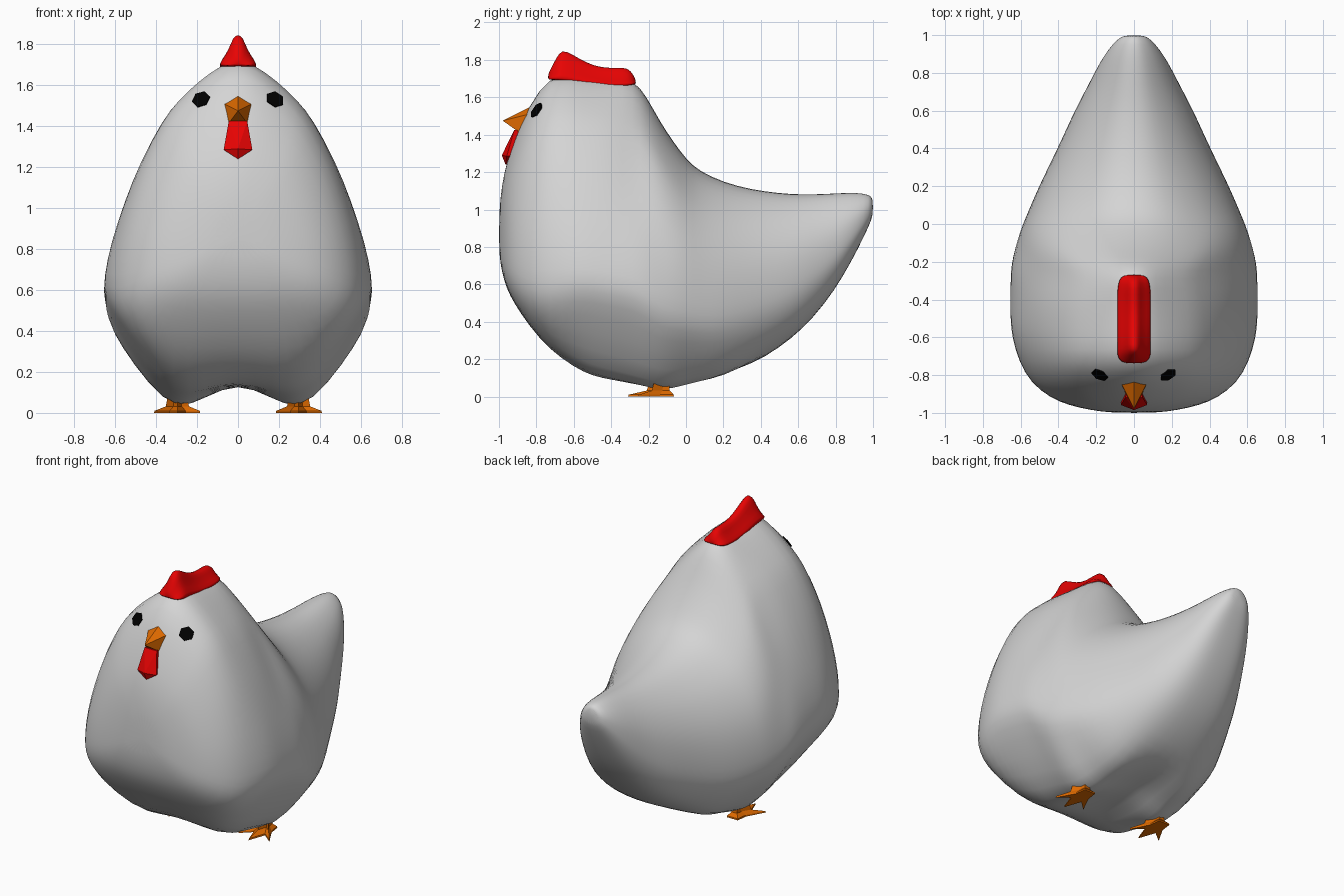
import bpy, bmesh, math
from mathutils import Vector
from mathutils.bvhtree import BVHTree

if "Cube" in bpy.data.objects:
    bpy.data.objects.remove(bpy.data.objects["Cube"])


def material(name, rgb):
    m = bpy.data.materials.new(name)
    m.diffuse_color = (*rgb, 1)
    m.use_nodes = True
    m.node_tree.nodes["Principled BSDF"].inputs["Base Color"].default_value = m.diffuse_color
    return m


WHITE = material("white feathers", (0.66, 0.66, 0.66))
RED = material("red skin", (0.8, 0.001, 0.001))
ORANGE = material("orange horn", (0.74, 0.145, 0.0))
BLACK = material("black eye", (0.0, 0.0, 0.0))


def finish(bm, name, mat, smooth=False):
    bmesh.ops.recalc_face_normals(bm, faces=bm.faces[:])
    me = bpy.data.meshes.new(name)
    bm.to_mesh(me)
    bm.free()
    me.materials.append(mat)
    for p in me.polygons:
        p.use_smooth = smooth
    ob = bpy.data.objects.new(name, me)
    bpy.context.collection.objects.link(ob)
    return ob


def loft(rings, name, mat, smooth=False, levels=0):
    """Skin closed rings of equal length and cap both ends."""
    bm = bmesh.new()
    vs = [[bm.verts.new(p) for p in r] for r in rings]
    n = len(rings[0])
    for a, b in zip(vs, vs[1:]):
        for i in range(n):
            j = (i + 1) % n
            bm.faces.new((a[i], a[j], b[j], b[i]))
    bm.faces.new(vs[0])
    bm.faces.new(vs[-1])
    ob = finish(bm, name, mat, smooth)
    if levels:
        s = ob.modifiers.new("smooth", "SUBSURF")
        s.levels = s.render_levels = levels
    return ob


def hull(pts, name, mat):
    bm = bmesh.new()
    for p in pts:
        bm.verts.new(p)
    r = bmesh.ops.convex_hull(bm, input=bm.verts[:])
    junk = {v for v in r["geom_interior"] if isinstance(v, bmesh.types.BMVert)}
    bmesh.ops.delete(bm, geom=list(junk), context="VERTS")
    return finish(bm, name, mat)


def step(a, b, x):
    t = min(1, max(0, (x - a) / (b - a)))
    return t * t * (3 - 2 * t)


def both_sides(half):
    """Mirror a half outline that starts and ends on the centre line."""
    return half + [Vector((-p.x, p.y, p.z)) for p in half[-2:0:-1]]


# Body: half cross-sections (width share, height share) for chest, thighs and tail
CHEST = [(0, 0), (.3, 0), (.56, .01), (.78, .032), (.93, .08), (1, .15), (1, .24),
         (.965, .37), (.885, .51), (.77, .66), (.615, .8), (.5, .868), (.335, .935),
         (.155, .988), (0, 1)]
THIGH = [(0, 0), (.25, -.012), (.47, -.02), (.69, .07), (.9, .2), (1, .28), (1, .34),
         (.945, .45), (.845, .57), (.73, .69), (.555, .82), (.445, .875), (.28, .938),
         (.12, .988), (0, 1.004)]
TAIL = [(0, 0), (.36, .01), (.61, .042), (.8, .1), (.92, .18), (.99, .275), (1, .37),
        (.985, .475), (.94, .585), (.855, .69), (.725, .79), (.59, .862), (.41, .935),
        (.21, .987), (0, 1)]
# Stations along the body: y, half width, bottom z, top z
STATIONS = [(-1.0, .12, .77, .98), (-.985, .23, .665, 1.13), (-.96, .345, .58, 1.25),
            (-.92, .445, .5, 1.37), (-.84, .548, .38, 1.56), (-.73, .61, .255, 1.72),
            (-.6, .648, .175, 1.72), (-.5, .656, .125, 1.71), (-.4, .656, .1, 1.70),
            (-.28, .655, .07, 1.70), (-.21, .65, .05, 1.605), (-.14, .635, .035, 1.475),
            (-.07, .615, .04, 1.37), (0, .59, .06, 1.275), (.07, .56, .07, 1.21),
            (.2, .505, .085, 1.15), (.35, .43, .165, 1.11), (.5, .36, .26, 1.09),
            (.62, .305, .355, 1.082), (.74, .24, .49, 1.085), (.84, .19, .64, 1.09),
            (.92, .14, .79, 1.09), (.98, .088, .915, 1.08), (1.0, .05, .97, 1.06)]
rings = []
for y, w, lo, hi in STATIONS:
    chest = step(.5, .9, -y)
    half = []
    for i in range(15):
        # the tail section takes over later on the underside than on the back
        k = step(-.05, .45, y) if i < 5 else step(-.3, .02, y)
        wts = ((CHEST, chest), (THIGH, (1 - chest) * (1 - k)), (TAIL, k))
        f = sum(p[i][0] * c for p, c in wts)
        t = sum(p[i][1] * c for p, c in wts)
        # narrow the head toward its back
        pinch = .2 * max(0, 1 - abs(y + .28) / .14)
        f *= 1 - pinch * min(1, max(0, (t - .5) / .45))
        # hollow between the thighs
        lift = max(0, .15 - lo) * (1, .5)[i] if i < 2 else 0
        half.append(Vector((w * f, y, lo + (hi - lo) * t + lift)))
    rings.append(both_sides(half))
body = loft(rings, "body", WHITE, True, 1)

# Comb: y, half width, base z, top z
COMB = [(-.738, .05, 1.695, 1.722), (-.725, .085, 1.695, 1.75), (-.695, .1, 1.69, 1.81),
        (-.665, .1, 1.685, 1.862), (-.61, .1, 1.68, 1.835), (-.53, .1, 1.668, 1.785),
        (-.45, .1, 1.66, 1.76), (-.37, .1, 1.655, 1.76), (-.31, .095, 1.66, 1.762),
        (-.28, .078, 1.668, 1.72), (-.268, .045, 1.672, 1.69)]
rings = []
for y, w, lo, hi in COMB:
    prof = [(0, 0), (.98, 0), (.84, .2), (.46, .52), (.24, .92), (0, 1)]
    rings.append(both_sides([Vector((w * f, y, lo + (hi - lo) * t)) for f, t in prof]))
loft(rings, "comb", RED, True, 1)

# Beak and wattle: faceted solids sunk into the face
ring = [(0, -.83, 1.55), (.07, -.84, 1.51), (-.07, -.84, 1.51),
        (.045, -.895, 1.415), (-.045, -.895, 1.415)]
hull([(0, -.98, 1.475)] + ring + [(x * .8, y + .08, z) for x, y, z in ring], "beak", ORANGE)
front = [(.045, -.918, 1.425), (-.045, -.918, 1.425), (.07, -.958, 1.285),
         (-.07, -.958, 1.285), (0, -.985, 1.29), (0, -.965, 1.24)]
hull(front + [(x * .8, -.87, z) for x, y, z in front], "wattle", RED)

# Eyes: thin six-sided plates laid on the head
bpy.context.view_layer.update()
tree = BVHTree.FromObject(body, bpy.context.evaluated_depsgraph_get())
for side, label in ((-1, "left_eye"), (1, "right_eye")):
    hit, nrm, _, _ = tree.ray_cast(Vector((side * .18, -2, 1.53)), Vector((0, 1, 0)))
    if hit is None:
        hit, nrm = Vector((side * .18, -.82, 1.53)), Vector((side * .5, -.7, .5)).normalized()
    if nrm.y > 0:
        nrm = -nrm
    u = Vector((0, 0, 1)).cross(nrm).normalized()
    v = nrm.cross(u)
    loft([[hit + nrm * d + (u * math.cos(a) * .047 + v * math.sin(a) * .045)
           for a in [math.tau * (i + .3) / 6 for i in range(6)]] for d in (-.003, .006)],
         label, BLACK)

# Feet: three-toed outline rising to a narrow ankle, mirrored
toes = [(-.04, .055), (.04, .055), (.05, -.02), (.115, -.135), (.04, -.075), (0, -.19),
        (-.04, -.075), (-.11, -.14), (-.05, -.02)]
cx, cy = .295, -.12
levels = [(1, 0), (.98, .01), (.5, .032), (.42, .08)]
foot = loft([[Vector((cx + x * s, cy + .01 + (y - .01) * s, z)) for x, y in toes]
             for s, z in levels], "feet", ORANGE)
foot.modifiers.new("mirror", "MIRROR").use_axis[0] = True
